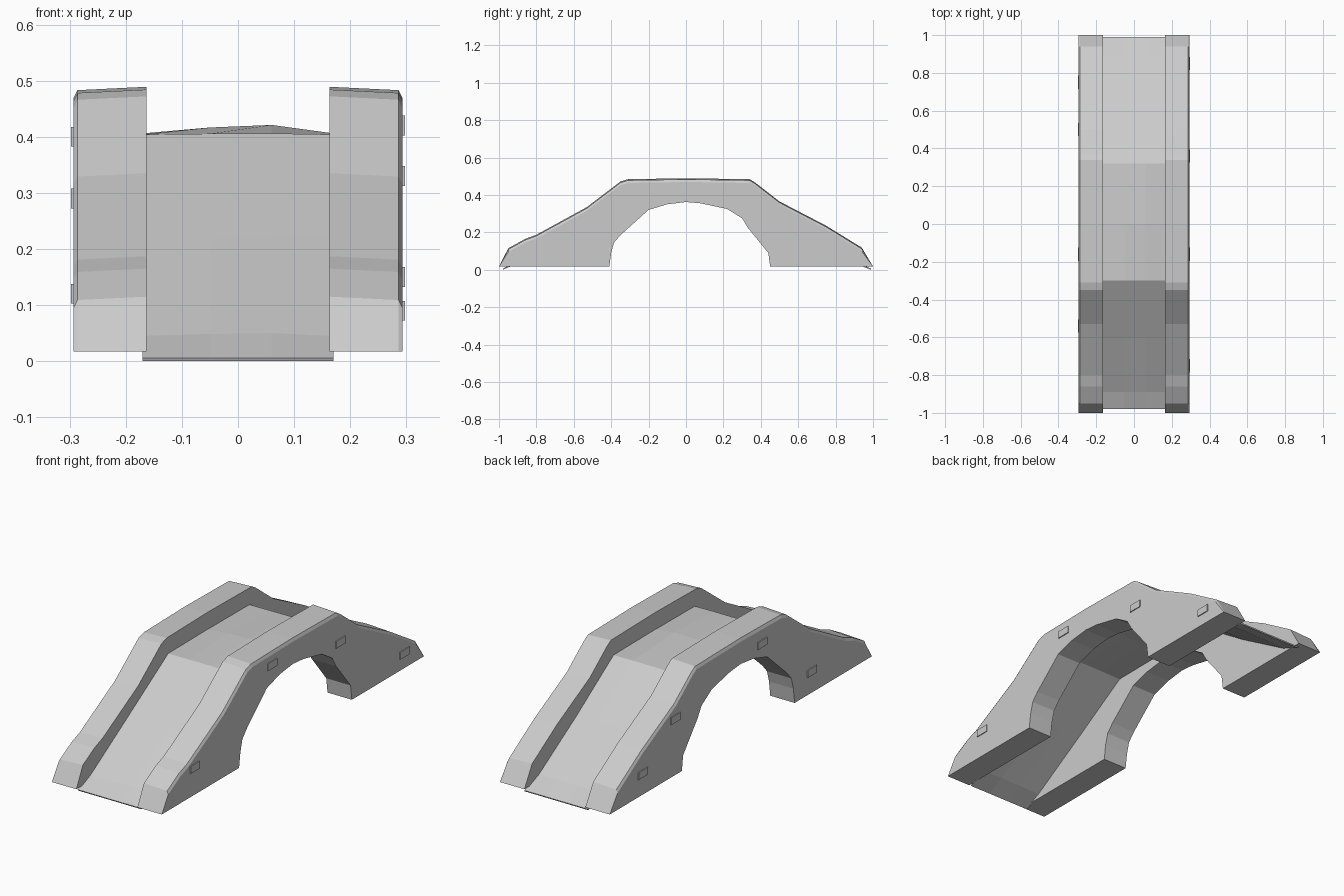
import bpy
import bmesh

cube = bpy.data.objects.get("Cube")
if cube:
    bpy.data.objects.remove(cube)

# Single stone colour
stone = bpy.data.materials.new("pale_stone")
stone.use_nodes = True
stone.diffuse_color = (0.6, 0.6, 0.6, 1)
stone.node_tree.nodes["Principled BSDF"].inputs["Base Color"].default_value = (0.6, 0.6, 0.6, 1)


def finish(name, bm):
    bmesh.ops.recalc_face_normals(bm, faces=bm.faces)
    mesh = bpy.data.meshes.new(name)
    bm.to_mesh(mesh)
    bm.free()
    mesh.materials.append(stone)
    obj = bpy.data.objects.new(name, mesh)
    bpy.context.collection.objects.link(obj)
    return obj


# Side wall outline as (y, z): upper edge, then the arch from back to front
TOP = [(-1, 0.017), (-0.95, 0.115), (-0.86, 0.165), (-0.8, 0.187), (-0.53, 0.335),
       (-0.35, 0.472), (-0.31, 0.484), (0, 0.489), (0.34, 0.484), (0.37, 0.466),
       (0.5, 0.365), (0.75, 0.235), (0.94, 0.118), (1, 0.017)]
ARCH = [(0.45, 0.017), (0.44, 0.09), (0.33, 0.225), (0.3, 0.275), (0.22, 0.325),
        (0.08, 0.355), (0, 0.362), (-0.1, 0.35), (-0.2, 0.32), (-0.35, 0.185),
        (-0.385, 0.145), (-0.4, 0.09), (-0.41, 0.017)]


def side_wall(name, side):
    bm = bmesh.new()
    rings = []
    # Inner face, top outer edge, and slightly chamfered outer face
    for x, drop in ((0.163, 0), (0.286, 0.006), (0.293, 0.02)):
        ring = [bm.verts.new((side * x, y, z - drop if z > 0.05 else z)) for y, z in TOP]
        ring += [bm.verts.new((side * x, y, z)) for y, z in ARCH]
        rings.append(ring)
    count = len(rings[0])
    for a, b in zip(rings, rings[1:]):
        for i in range(count):
            j = (i + 1) % count
            bm.faces.new((a[i], a[j], b[j], b[i]))
    bm.faces.new(rings[0])
    bm.faces.new(rings[-1])
    return finish(name, bm)


side_wall("left_wall", 1)
side_wall("right_wall", -1)

# Walkway: a thin sheet sloping up, across a slightly crowned top, and down
PATH = [(-0.98, 0.006, 0), (-0.89, 0.045, 0.005), (-0.6, 0.22, 0), (-0.3, 0.404, 0.002),
        (0, 0.406, 0.015), (0.32, 0.404, 0.002), (0.6, 0.22, 0), (0.89, 0.045, 0.005),
        (0.99, 0.006, 0)]
bm = bmesh.new()
rows = [[bm.verts.new((x, y, z + crown * bulge))
         for x, bulge in ((-0.17, 0), (-0.05, 0.7), (0.06, 1), (0.17, 0))]
        for y, z, crown in PATH]
for a, b in zip(rows, rows[1:]):
    for i in range(len(a) - 1):
        bm.faces.new((a[i], a[i + 1], b[i + 1], b[i]))
deck = finish("walkway", bm)
thickness = deck.modifiers.new("thickness", 'SOLIDIFY')
thickness.thickness = 0.006
thickness.offset = -1

# Small raised stones on the outer faces
for name, side, spots in (
        ("left_stone", 1, ((-0.75, 0.15), (-0.16, 0.42), (0.36, 0.33), (0.85, 0.09))),
        ("right_stone", -1, ((0.5, 0.29), (-0.16, 0.4), (-0.54, 0.12), (0.75, 0.12)))):
    for y, z in spots:
        bm = bmesh.new()
        bmesh.ops.create_cube(bm, size=1)
        bmesh.ops.scale(bm, vec=(0.009, 0.07, 0.035), verts=bm.verts)
        bmesh.ops.translate(bm, vec=(side * 0.293, y, z), verts=bm.verts)
        finish(name, bm)
